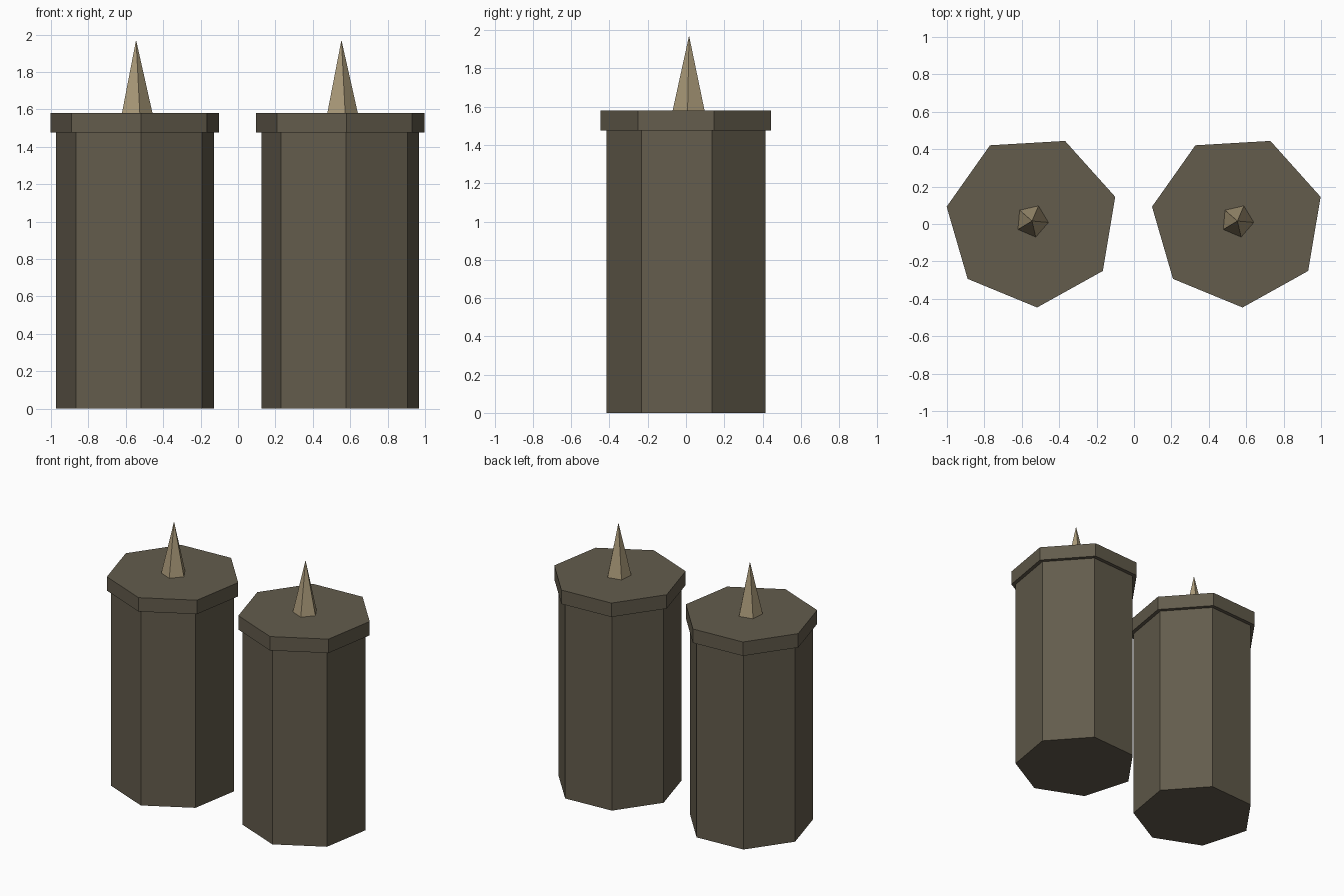
import bpy
from math import radians

if "Cube" in bpy.data.objects:
    bpy.data.objects.remove(bpy.data.objects["Cube"], do_unlink=True)


def make_material(name, color):
    mat = bpy.data.materials.new(name)
    mat.use_nodes = True
    mat.diffuse_color = color
    mat.node_tree.nodes["Principled BSDF"].inputs["Base Color"].default_value = color
    return mat


def add_tier(name, sides, radius, top_radius, bottom, top, x, turn, mat):
    """Flat-shaded prism or cone whose first corner points at angle turn."""
    bpy.ops.mesh.primitive_cone_add(
        vertices=sides, radius1=radius, radius2=top_radius, depth=top - bottom,
        location=(x, CENTRE_Y, (top + bottom) / 2))
    obj = bpy.context.object
    obj.name = name
    # Cone corners start on +y, so turn back a quarter first
    obj.rotation_euler.z = radians(turn - 90)
    obj.data.materials.append(mat)
    return obj


CENTRE_Y = 0.016
dark_olive = make_material("dark olive brown", (0.125, 0.107, 0.073, 1))
tan = make_material("tan", (0.40, 0.32, 0.19, 1))

# Two matching posts: seven-sided body, wider cap, five-sided spike
for side, x in (("right", -0.545), ("left", 0.553)):
    add_tier(side + "_post_body", 7, 0.433, 0.433, 0, 1.478, x, 16.2, dark_olive)
    add_tier(side + "_post_cap", 7, 0.463, 0.463, 1.475, 1.58, x, 16.2, dark_olive)
    add_tier(side + "_post_spike", 5, 0.088, 0, 1.58, 1.971, x, -5, tan)
